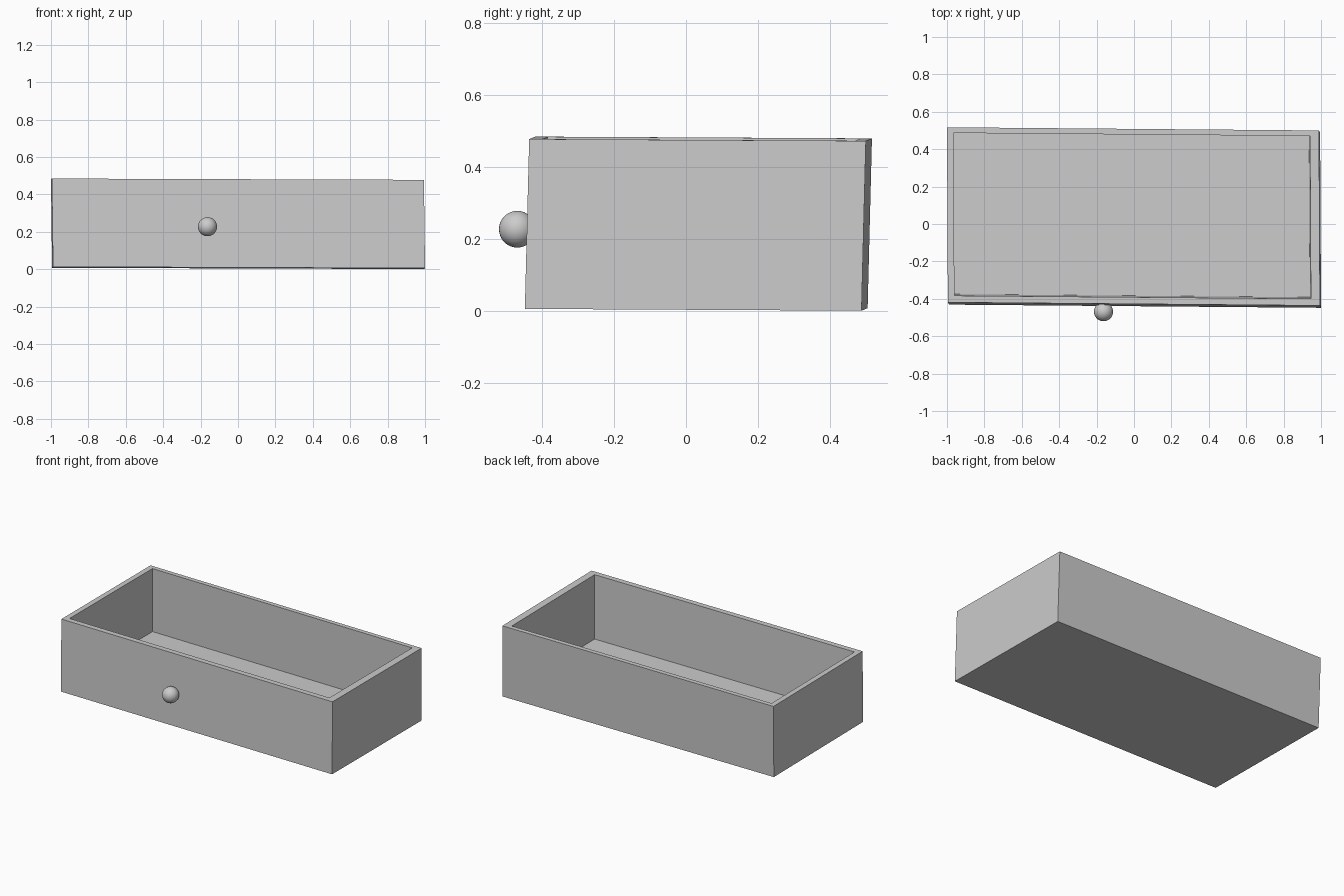
import bpy
import bmesh
from mathutils import Vector

if "Cube" in bpy.data.objects:
    bpy.data.objects.remove(bpy.data.objects["Cube"], do_unlink=True)

# One plain grey for the whole drawer
grey = bpy.data.materials.new("light grey")
grey.use_nodes = True
colour = (0.6, 0.6, 0.6, 1)
grey.diffuse_color = colour
grey.node_tree.nodes["Principled BSDF"].inputs["Base Color"].default_value = colour

# Slightly skewed drawer: origin corner and its three edge directions
corner = Vector((-0.989, -0.431, 0.0125))
width = Vector((1.989, -0.017, -0.007))
depth = Vector((-0.005, 0.936, -0.005))
height = Vector((-0.006, 0.012, 0.472))
cavity = Vector((-0.005, 0.008, -0.42))  # from inner rim down to the floor


def ring(bm, base, left=0, right=0, front=0, back=0):
    """Four corners of a level of the drawer, inset by the wall thicknesses."""
    u, v = width.normalized(), depth.normalized()
    near, far = base + v * front, base + depth - v * back
    points = (near + u * left, near + width - u * right,
              far + width - u * right, far + u * left)
    return [bm.verts.new(p) for p in points]


# Drawer box: outer walls, rim, inner walls and floor
walls = dict(left=0.035, right=0.048, front=0.036, back=0.03)
bm = bmesh.new()
rings = [ring(bm, corner),
         ring(bm, corner + height),
         ring(bm, corner + height, **walls),
         ring(bm, corner + height + cavity, **walls)]
for lower, upper in zip(rings, rings[1:]):
    for i in range(4):
        j = (i + 1) % 4
        bm.faces.new((lower[i], lower[j], upper[j], upper[i]))
bm.faces.new(rings[0][::-1])
bm.faces.new(rings[-1])
bmesh.ops.recalc_face_normals(bm, faces=bm.faces)
mesh = bpy.data.meshes.new("drawer_box")
bm.to_mesh(mesh)
bm.free()
mesh.materials.append(grey)
box = bpy.data.objects.new("drawer_box", mesh)
bpy.context.collection.objects.link(box)

# Round pull knob on the front
bpy.ops.mesh.primitive_uv_sphere_add(segments=32, ring_count=16, radius=0.051,
                                     location=(-0.163, -0.469, 0.227))
knob = bpy.context.object
knob.name = "pull_knob"
knob.data.materials.append(grey)
bpy.ops.object.shade_smooth_by_angle()
